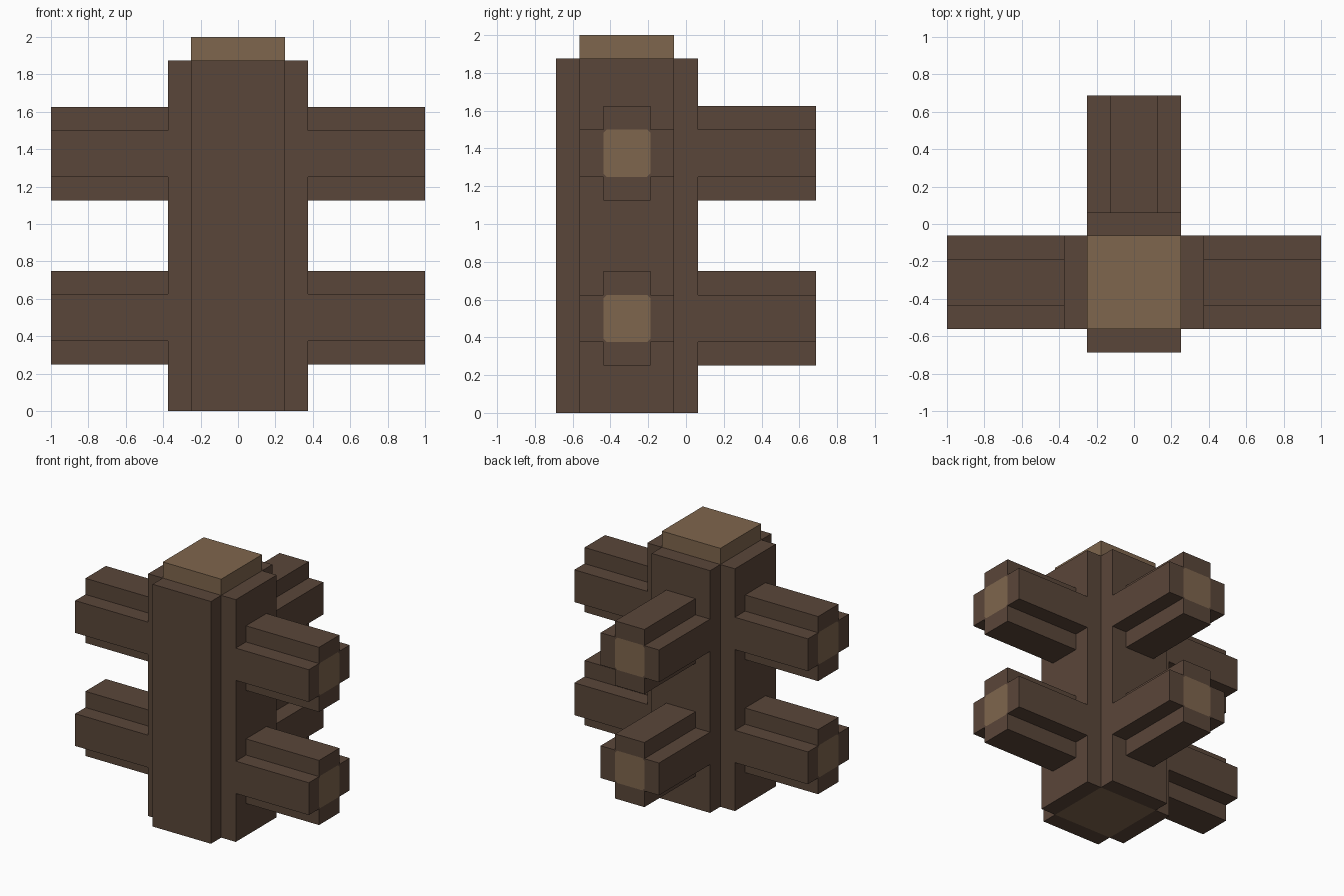
import bpy, bmesh, math
from mathutils import Matrix, Vector

cube = bpy.data.objects.get("Cube")
if cube:
    bpy.data.objects.remove(cube, do_unlink=True)


def make_material(name, rgb):
    mat = bpy.data.materials.new(name)
    mat.use_nodes = True
    colour = (*rgb, 1.0)
    mat.diffuse_color = colour
    bsdf = next(n for n in mat.node_tree.nodes if n.type == "BSDF_PRINCIPLED")
    bsdf.inputs["Base Color"].default_value = colour
    bsdf.inputs["Roughness"].default_value = 0.9
    return mat


BARK = make_material("dark bark", (0.102, 0.061, 0.041))
HEARTWOOD = make_material("pale heartwood", (0.212, 0.133, 0.075))

STEP = 0.125                      # thickness of the bark slabs
AXIS = Vector((0, -0.3125, 0))    # centre line of the trunk


def add_object(name, bm):
    bmesh.ops.recalc_face_normals(bm, faces=bm.faces)
    mesh = bpy.data.meshes.new(name)
    bm.to_mesh(mesh)
    bm.free()
    mesh.materials.append(BARK)
    mesh.materials.append(HEARTWOOD)
    obj = bpy.data.objects.new(name, mesh)
    bpy.context.collection.objects.link(obj)
    return obj


def plus_beam(name, r, length, chamfer, matrix):
    """Plus-shaped beam along local z; core half-width r shows as heartwood at the ends."""
    bm = bmesh.new()
    R, c = r + STEP, r - chamfer

    def face(points, turn=0, material=0):
        rot = Matrix.Rotation(turn * math.pi / 2, 3, "Z")
        f = bm.faces.new([bm.verts.new(rot @ Vector((x, y, 0))) for x, y in points])
        f.material_index = material

    # heartwood core with clipped corners
    face([(r, -c), (r, c), (c, r), (-c, r), (-r, c), (-r, -c), (-c, -r), (c, -r)], 0, 1)
    # four bark arms and the small bark corners of the core
    for turn in range(4):
        face([(r, -r), (R, -r), (R, r), (r, r), (r, c), (r, -c)], turn)
        face([(r, c), (r, r), (c, r)], turn)
    bmesh.ops.remove_doubles(bm, verts=bm.verts, dist=1e-4)

    # pull the section out into a beam
    out = bmesh.ops.extrude_face_region(bm, geom=bm.faces[:], use_keep_orig=True)
    tip = [g for g in out["geom"] if isinstance(g, bmesh.types.BMVert)]
    bmesh.ops.translate(bm, verts=tip, vec=(0, 0, length))
    bmesh.ops.transform(bm, matrix=matrix, verts=bm.verts)
    return add_object(name, bm)


# trunk
plus_beam("trunk", 0.25, 1.875, 0.0, Matrix.Translation(AXIS))

# heartwood block on top of the trunk
bm = bmesh.new()
bmesh.ops.create_cube(bm, size=1.0, matrix=Matrix.Translation(AXIS + Vector((0, 0, 1.9375)))
                      @ Matrix.Diagonal((0.5, 0.5, 0.125, 1)))
for f in bm.faces:
    f.material_index = 1
add_object("trunk_top", bm)

# two tiers of branches: left, back and right
lay_down = Matrix.Rotation(math.pi / 2, 4, "Y")   # local z becomes x
for tier, height in (("lower", 0.5), ("upper", 1.375)):
    for side, angle in (("left", 0), ("back", 90), ("right", 180)):
        place = (Matrix.Translation(AXIS + Vector((0, 0, height)))
                 @ Matrix.Rotation(math.radians(angle), 4, "Z")
                 @ Matrix.Translation((0.375, 0, 0)) @ lay_down)
        plus_beam(f"{tier}_{side}_branch", 0.125, 0.625, 0.018, place)
